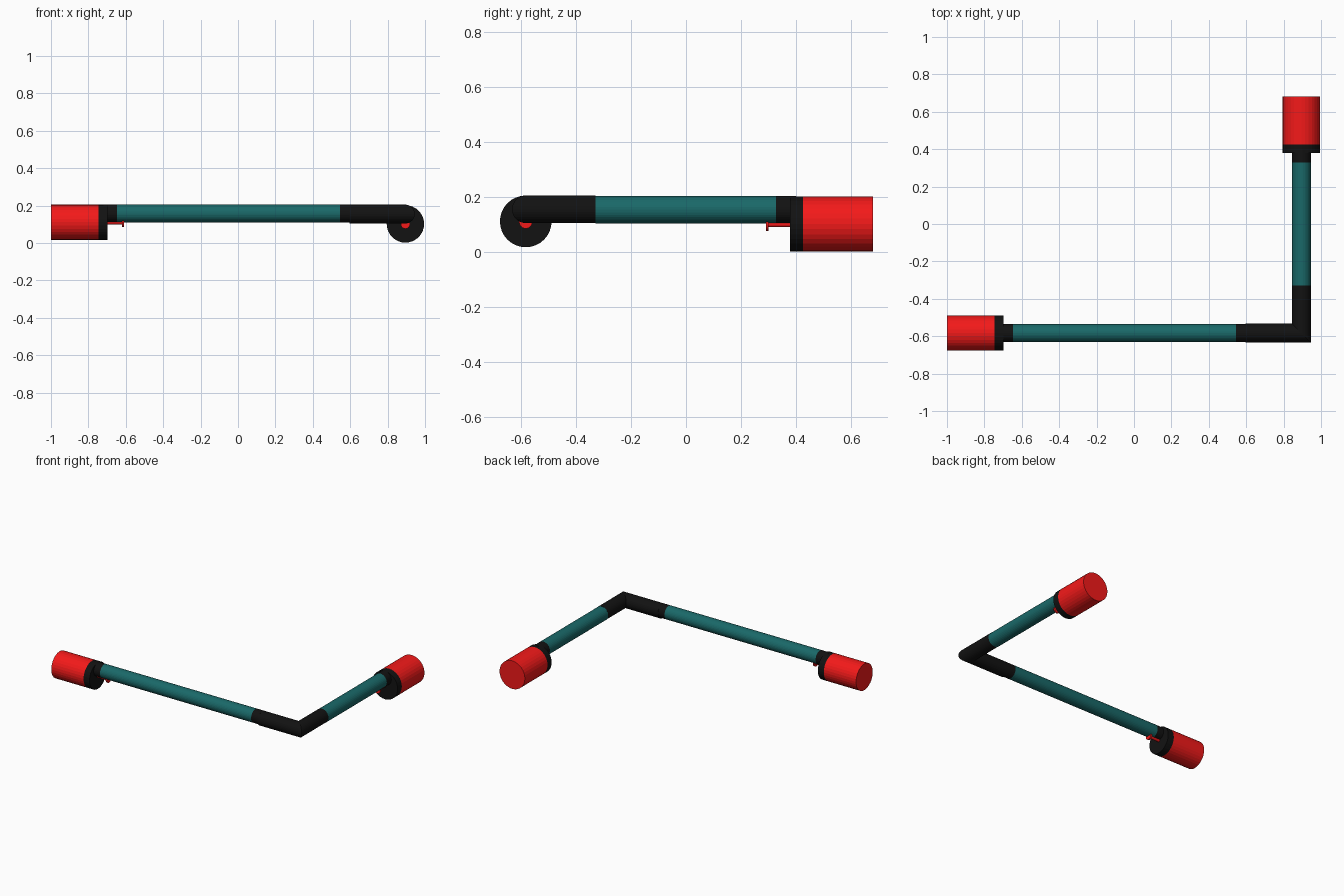
import bpy, bmesh
from math import cos, sin, pi
from mathutils import Vector

if "Cube" in bpy.data.objects:
    bpy.data.objects.remove(bpy.data.objects["Cube"])

SIDES = 32
CX, CY = 0.895, -0.583      # axis of the short arm (x) and of the long arm (y)


def material(name, rgb):
    m = bpy.data.materials.new(name)
    m.diffuse_color = (*rgb, 1)
    m.use_nodes = True
    m.node_tree.nodes["Principled BSDF"].inputs["Base Color"].default_value = m.diffuse_color
    return m


RED = material("red", (0.9, 0.01, 0.01))
BLACK = material("black", (0.006, 0.006, 0.006))
TEAL = material("teal", (0.01, 0.14, 0.14))


def loft(name, rings, mat):
    """Skin a list of equal rings and cap both ends."""
    bm = bmesh.new()
    loops = [[bm.verts.new(p) for p in ring] for ring in rings]
    for a, b in zip(loops, loops[1:]):
        for i in range(SIDES):
            j = (i + 1) % SIDES
            bm.faces.new((a[i], a[j], b[j], b[i]))
    bm.faces.new(loops[0])
    bm.faces.new(loops[-1])
    bmesh.ops.recalc_face_normals(bm, faces=bm.faces)
    me = bpy.data.meshes.new(name)
    bm.to_mesh(me)
    bm.free()
    me.materials.append(mat)
    ob = bpy.data.objects.new(name, me)
    bpy.context.collection.objects.link(ob)
    return ob


def ring(origin, across, r):
    """Ring spanned by a horizontal direction and z."""
    o, u = Vector(origin), Vector(across)
    return [o + u * r * cos(2 * pi * i / SIDES) + Vector((0, 0, r * sin(2 * pi * i / SIDES)))
            for i in range(SIDES)]


def rod(name, axis, start, end, z, r, mat):
    """Cylinder along the long arm (x) or the short arm (y)."""
    if axis == "x":
        rings = [ring((t, CY, z), (0, -1, 0), r) for t in (start, end)]
    else:
        rings = [ring((CX, t, z), (1, 0, 0), r) for t in (start, end)]
    return loft(name, rings, mat)


def arm(label, axis, s, end, teal_near, teal_far, r, head_r, head_z, tube_z):
    """Tube, collar and head; s is the direction from the elbow to the tip."""
    rod(label + "_tube", axis, teal_near, teal_far, tube_z, r, TEAL)
    rod(label + "_collar", axis, teal_far, end - s * 0.28, tube_z, r, BLACK)
    rod(label + "_head_base", axis, end - s * 0.302, end - s * 0.255, head_z, head_r, BLACK)
    rod(label + "_head", axis, end - s * 0.255, end, head_z, head_r, RED)
    # small pin with a button on its end
    rod(label + "_pin", axis, end - s * 0.30, end - s * 0.385, head_z - 0.002, 0.01, RED)
    rod(label + "_pin_button", axis, end - s * 0.38, end - s * 0.39, head_z - 0.002, 0.024, RED)


arm("long_arm", "x", -1, -1.0, 0.545, -0.648, 0.0475, 0.094, 0.111, 0.158)
arm("short_arm", "y", 1, 0.681, -0.33, 0.328, 0.05, 0.1, 0.102, 0.154)

# mitred elbow joining both arms
rod("elbow_sleeve", "x", 0.545, 0.60, 0.158, 0.0475, BLACK)
loft("elbow", [ring((0.595, CY, 0.155), (0, -1, 0), 0.05),
               ring((CX, CY, 0.155), (1, -1, 0), 0.05),
               ring((CX, -0.33, 0.155), (1, 0, 0), 0.05)], BLACK)
